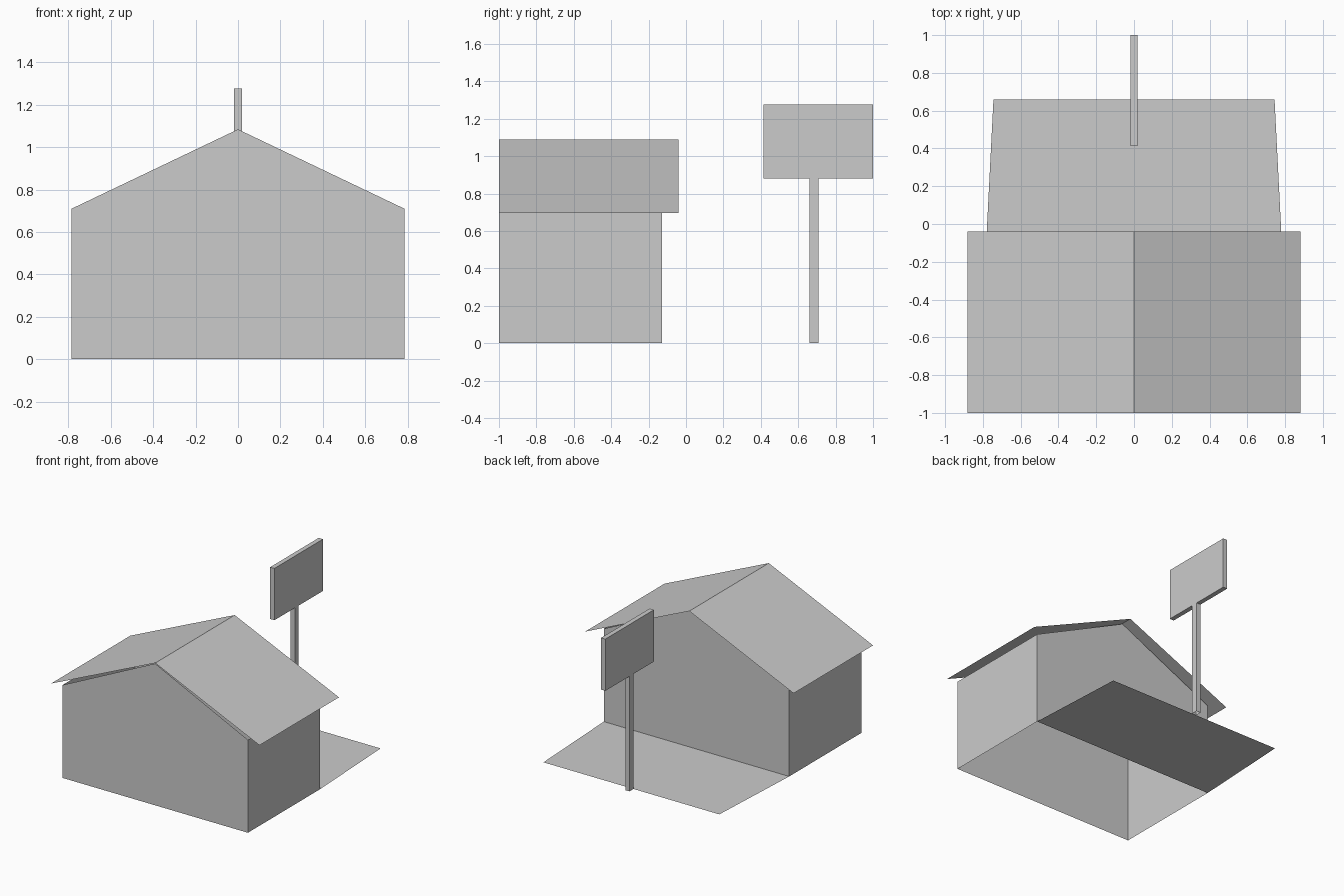
import bpy

cube = bpy.data.objects.get("Cube")
if cube:
    bpy.data.objects.remove(cube, do_unlink=True)

# One plain grey for every part
grey = bpy.data.materials.new("plain_grey")
grey.use_nodes = True
colour = (0.6, 0.6, 0.6, 1.0)
grey.diffuse_color = colour
grey.node_tree.nodes["Principled BSDF"].inputs["Base Color"].default_value = colour


def add_part(name, verts, faces):
    mesh = bpy.data.meshes.new(name)
    mesh.from_pydata(verts, [], faces)
    mesh.materials.append(grey)
    mesh.update()
    obj = bpy.data.objects.new(name, mesh)
    bpy.context.collection.objects.link(obj)
    return obj


def extrude_profile(name, profile, y0, y1, sides, caps=False):
    """Sweep an x-z profile along y; sides lists the profile edges to skin."""
    n = len(profile)
    verts = [(x, y, z) for y in (y0, y1) for x, z in profile]
    faces = [(i, (i + 1) % n, (i + 1) % n + n, i + n) for i in sides]
    if caps:
        faces += [tuple(reversed(range(n))), tuple(range(n, 2 * n))]
        faces[-2:] = [tuple(range(n)), tuple(reversed(range(n, 2 * n)))]
        faces[:-2] = [tuple(reversed(f)) for f in faces[:-2]]
    return add_part(name, verts, faces)


def add_box(name, half_x, y0, y1, z0, z1, closed=True):
    profile = [(-half_x, z0), (half_x, z0), (half_x, z1), (-half_x, z1)]
    # An open box keeps its front, back and sides only
    sides = range(4) if closed else (1, 3)
    return extrude_profile(name, profile, y0, y1, sides, caps=True)


FRONT, BACK = -1.0, -0.127
HALF = 0.784

# House walls: gabled shell, open below and under the roof
gable = [(-HALF, 0), (HALF, 0), (HALF, 0.71), (0, 1.084), (-HALF, 0.71)]
extrude_profile("house_walls", gable, FRONT, BACK, sides=(1, 4), caps=True)

# Roof: two thin sheets overhanging the eaves and the back, normals up
roof = [(0.882, 0.695), (0, 1.088), (-0.882, 0.695)]
roof_obj = extrude_profile("roof", roof, FRONT, -0.04, sides=(0, 1))
roof_obj.data.flip_normals()

# Yard: tapered ground sheet behind the house
add_part("yard",
         [(-HALF, BACK, 0), (HALF, BACK, 0), (0.744, 0.66, 0), (-0.744, 0.66, 0)],
         [(0, 1, 2, 3)])

# Sign: hollow post carrying a blank board
add_box("sign_post", 0.018, 0.66, 0.708, 0, 0.88, closed=False)
add_box("sign_board", 0.018, 0.414, 1.0, 0.88, 1.276)
